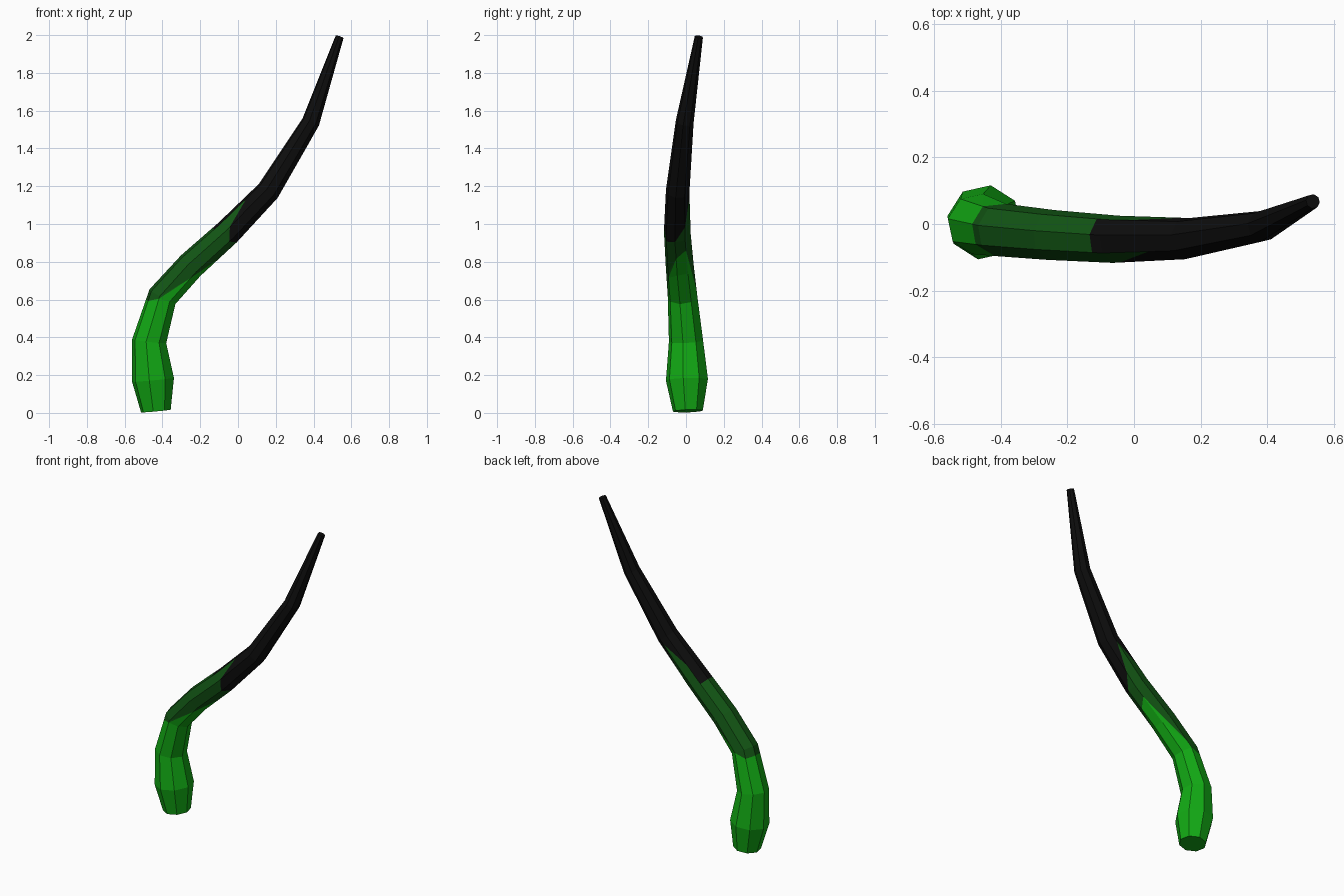
import bpy, bmesh, math
from mathutils import Vector

cube = bpy.data.objects.get("Cube")
if cube:
    bpy.data.objects.remove(cube)

SIDES, PHASE = 8, 35

# Centre line and radius of each ring, from root to tip
RINGS = [
    (-.435, .01, .01, .08), (-.45, .005, .175, .113), (-.47, 0, .38, .092),
    (-.40, -.018, .615, .08), (-.25, -.033, .78, .076), (-.055, -.046, .955, .072),
    (.16, -.044, 1.175, .063), (.385, -.007, 1.54, .048), (.538, .068, 1.991, .022),
]
LAST = len(RINGS) - 1

# Where each side changes colour, as ring positions on its two edges
GREEN_ENDS = [(4.7, 3.2), (3.0, 2.8), (2.8, 2.8), (2.8, 2.8),
              (2.8, 2.95), (2.95, 3.8), (3.8, 4.5), (4.5, 4.7)]
DARK_ENDS = [(5.3, 5.9), (5.9, 5.3), (4.85, 4.85), (4.85, 4.85),
             (5.65, 5.1), (5.1, 4.9), (4.9, 5.0), (5.0, 5.3)]


def make_material(name, color):
    mat = bpy.data.materials.new(name)
    mat.use_nodes = True
    mat.diffuse_color = color
    mat.node_tree.nodes["Principled BSDF"].inputs["Base Color"].default_value = color
    return mat


def ring_point(i, k):
    """Corner k of ring i, square to the centre line."""
    centre = Vector(RINGS[i][:3])
    ahead = Vector(RINGS[min(i + 1, LAST)][:3])
    behind = Vector(RINGS[max(i - 1, 0)][:3])
    tangent = (ahead - behind).normalized()
    across = Vector((0, 1, 0)).cross(tangent).normalized()
    depth = tangent.cross(across)
    a = math.radians(PHASE + 360 * k / SIDES)
    return centre + RINGS[i][3] * (across * math.cos(a) + depth * math.sin(a))


def edge_point(u, k):
    i = min(int(u), LAST - 1)
    return ring_point(i, k).lerp(ring_point(i + 1, k), u - i)


def stops(lo, hi):
    return [lo] + [i for i in range(LAST + 1) if lo + .001 < i < hi - .001] + [hi]


def add_face(bm, points, slot):
    face = bm.faces.new([bm.verts.new(p) for p in points])
    face.material_index = slot


def add_band(bm, k, start, end, slot):
    """Fill one side between two slanted colour limits with a strip."""
    left, right = stops(start[0], end[0]), stops(start[1], end[1])
    i = j = 0
    while i < len(left) - 1 or j < len(right) - 1:
        more_l, more_r = i < len(left) - 1, j < len(right) - 1
        a, b = edge_point(left[i], k), edge_point(right[j], k + 1)
        if more_l and more_r and left[i + 1] == right[j + 1]:
            i, j = i + 1, j + 1
            add_face(bm, [a, b, edge_point(right[j], k + 1), edge_point(left[i], k)], slot)
        elif more_l and (not more_r or left[i + 1] < right[j + 1]):
            i += 1
            add_face(bm, [a, b, edge_point(left[i], k)], slot)
        else:
            j += 1
            add_face(bm, [a, b, edge_point(right[j], k + 1)], slot)


# Curved, tapering stem: green root, dark green middle, black tip
bm = bmesh.new()
for k in range(SIDES):
    limits = [(0, 0), GREEN_ENDS[k], DARK_ENDS[k], (LAST, LAST)]
    for slot in range(3):
        add_band(bm, k, limits[slot], limits[slot + 1], slot)

# End caps
add_face(bm, [ring_point(0, k) for k in reversed(range(SIDES))], 0)
add_face(bm, [ring_point(LAST, k) for k in range(SIDES)], 2)
bmesh.ops.remove_doubles(bm, verts=bm.verts, dist=.0005)

mesh = bpy.data.meshes.new("curved_stem")
bm.to_mesh(mesh)
bm.free()
stem = bpy.data.objects.new("curved_stem", mesh)
bpy.context.collection.objects.link(stem)
for name, color in (("bright green", (.006, .40, .007, 1)),
                    ("dark green", (.006, .09, .007, 1)),
                    ("black", (.004, .004, .004, 1))):
    mesh.materials.append(make_material(name, color))
